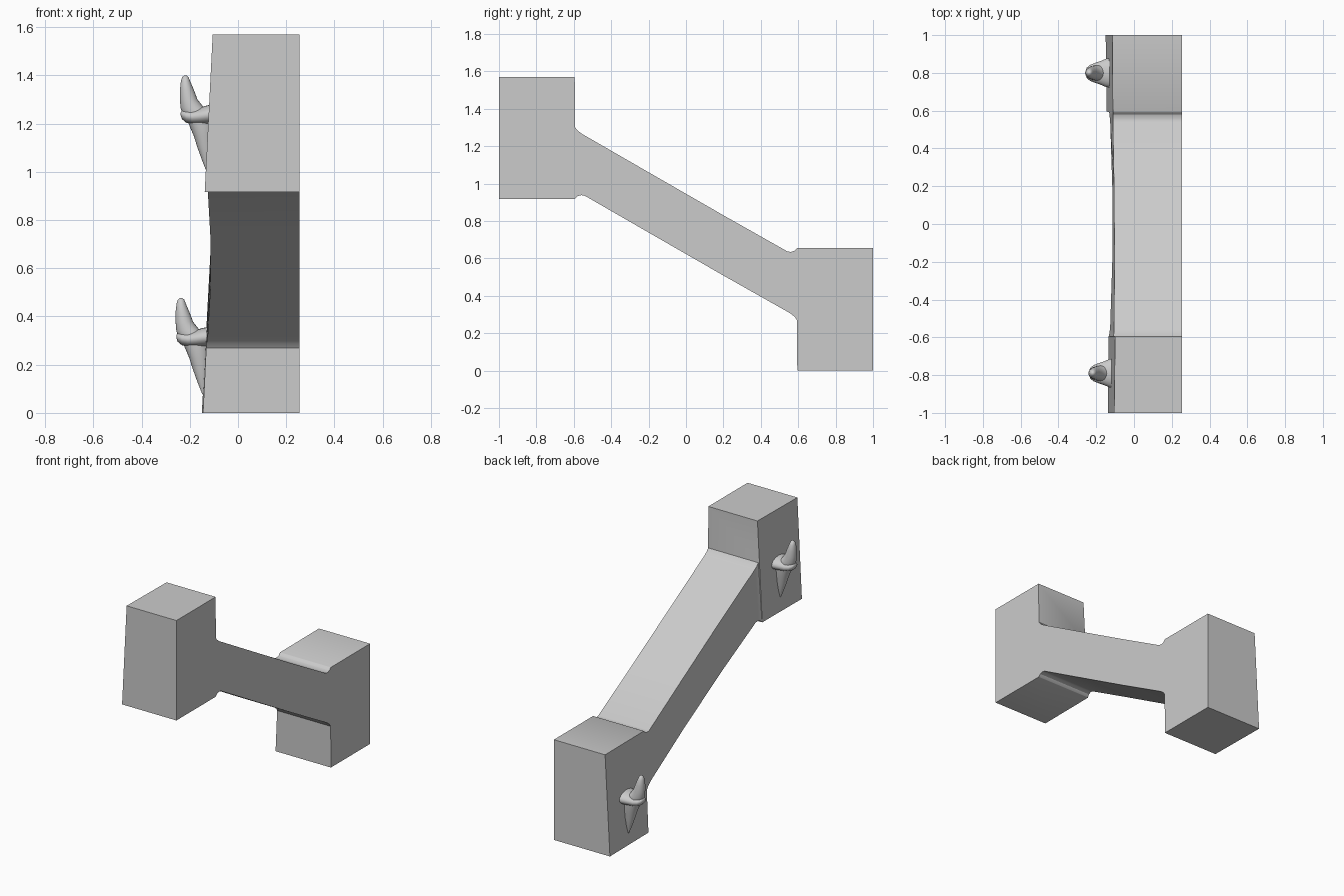
import bpy, bmesh, math

if "Cube" in bpy.data.objects:
    bpy.data.objects.remove(bpy.data.objects["Cube"], do_unlink=True)

grey = bpy.data.materials.new("plain_grey")
grey.use_nodes = True
colour = (0.6, 0.6, 0.6, 1)
grey.diffuse_color = colour
grey.node_tree.nodes["Principled BSDF"].inputs["Base Color"].default_value = colour


def loft(name, rings, angle):
    """Skin a list of closed rings and cap both ends."""
    bm = bmesh.new()
    rows = [[bm.verts.new(p) for p in ring] for ring in rings]
    n = len(rows[0])
    for a, b in zip(rows, rows[1:]):
        for i in range(n):
            j = (i + 1) % n
            bm.faces.new((a[i], a[j], b[j], b[i]))
    bm.faces.new(rows[0])
    bm.faces.new(rows[-1])
    bmesh.ops.remove_doubles(bm, verts=bm.verts, dist=0.0001)
    bmesh.ops.recalc_face_normals(bm, faces=bm.faces)
    mesh = bpy.data.meshes.new(name)
    bm.to_mesh(mesh)
    bm.free()
    mesh.materials.append(grey)
    ob = bpy.data.objects.new(name, mesh)
    bpy.context.collection.objects.link(ob)
    bpy.ops.object.select_all(action="DESELECT")
    ob.select_set(True)
    bpy.context.view_layer.objects.active = ob
    bpy.ops.object.shade_smooth_by_angle(angle=math.radians(angle))
    return ob


# Stepped rail: stations of y, low z, high z, left x at low, left x at high
stations = [
    (-1, .917, 1.57, -.138, -.105),
    (-.595, .917, 1.57, -.135, -.1),
    (-.593, .918, 1.3, -.134, -.108),
    (-.58, .932, 1.284, -.13, -.107),
    (-.56, .938, 1.268, -.128, -.106),
    (-.54, .934, 1.256, -.126, -.106),
    (-.2, .738, 1.06, -.115, -.103),
    (.2, .508, .83, -.115, -.106),
    (.54, .316, .638, -.126, -.112),
    (.56, .304, .634, -.128, -.112),
    (.58, .288, .64, -.13, -.112),
    (.593, .27, .654, -.132, -.112),
    (.595, 0, .655, -.145, -.112),
    (1, 0, .655, -.15, -.115),
]
right = .255
loft("stepped_rail",
     [[(right, y, lo), (right, y, hi), (xh, y, hi), (xl, y, lo)]
      for y, lo, hi, xl, xh in stations], 30)


def ellipse(cx, cy, cz, rx, ry, rz, sides=20):
    """Ellipse lying flat if rz is 0, or upright across y if rx is 0."""
    ring = []
    for i in range(sides):
        a = math.tau * i / sides
        c, s = math.cos(a), math.sin(a)
        ring.append((cx + rx * c, cy + ry * s, cz + rz * c))
    return ring


# Wall hook: tapered stem with upturned finger, and a collar across it
# Stem: z, inner x, outer x, half width
stem = [(0, -.125, -.13, .004), (.05, -.11, -.15, .018), (.1, -.1, -.168, .028),
        (.15, -.1, -.184, .035), (.2, -.1, -.205, .042), (.24, -.1, -.23, .042),
        (.265, -.14, -.238, .038), (.3, -.168, -.241, .034), (.34, -.183, -.241, .03),
        (.375, -.198, -.237, .023), (.393, -.205, -.231, .014), (.4, -.214, -.222, .004)]
# Collar: x, mid z, half height, half width
collar = [(-.09, .24, .042, .08), (-.13, .235, .04, .075), (-.16, .23, .035, .062),
          (-.19, .227, .03, .052), (-.215, .23, .026, .042), (-.232, .236, .018, .028),
          (-.238, .24, .006, .01)]

for side, y, dx, dz in (("upper", -.79, 0, 1), ("lower", .8, -.018, .077)):
    loft(side + "_hook_stem",
         [ellipse((a + b) / 2 + dx, y, z + dz, abs(a - b) / 2, w, 0)
          for z, a, b, w in stem], 60)
    loft(side + "_hook_collar",
         [ellipse(x + dx, y, z + dz, 0, w, h) for x, z, h, w in collar], 60)
